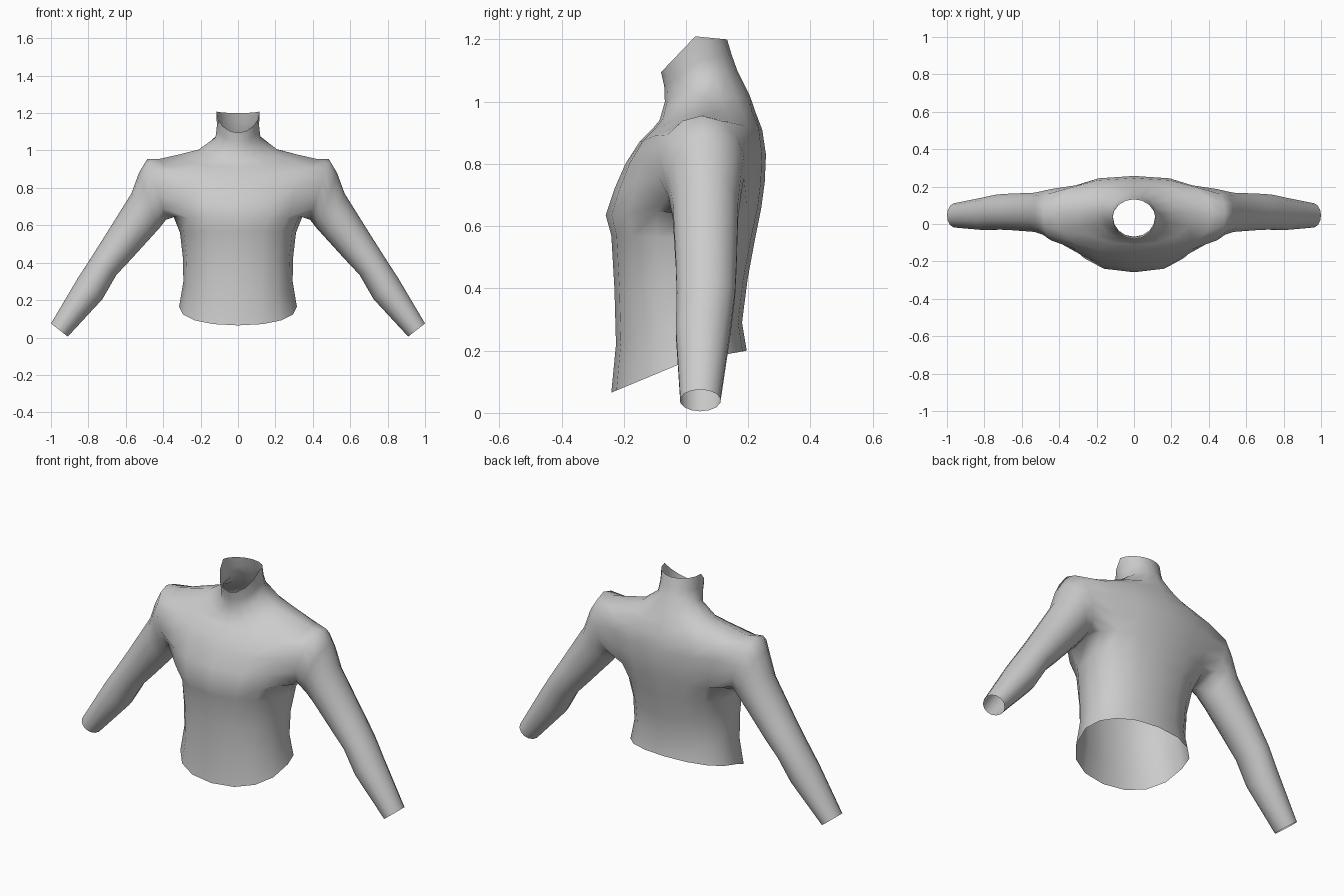
import bpy, bmesh, math

if "Cube" in bpy.data.objects:
    bpy.data.objects.remove(bpy.data.objects["Cube"])

N = 16            # points around each torso ring
LOW, HIGH = 4, 7  # torso rings at the armpit and the shoulder

# side z, front z, back z, half width, front y, back y, side y, squareness
TORSO = [
    (.165, .065, .20, .315, -.24, .195, 0, .9),
    (.30, .22, .29, .292, -.225, .18, 0, .9),
    (.43, .40, .43, .295, -.23, .198, 0, .9),
    (.56, .57, .56, .31, -.24, .222, .02, .85),
    (.66, .635, .66, .35, -.258, .242, .05, .8),
    (.75, .72, .74, .38, -.23, .253, .05, .8),
    (.86, .80, .83, .41, -.195, .257, .05, .8),
    (.955, .87, .91, .42, -.15, .245, .06, .8),
    (.98, .91, .97, .31, -.11, .222, .06, .9),
    (1.005, .94, 1.02, .21, -.085, .205, .06, 1),
    (1.07, 1.0, 1.10, .12, -.068, .165, .05, 1),
    (1.13, 1.05, 1.15, .113, -.07, .147, .04, 1),
    (1.21, 1.095, 1.20, .115, -.08, .132, .03, 1),
]
# sleeve rings: lower x, z, upper x, z, front y, back y
SLEEVE = [
    (.385, .63, .485, .955, -.09, .19),
    (.42, .585, .53, .88, -.06, .18),
    (.47, .53, .57, .77, -.045, .17),
    (.57, .42, .72, .53, -.035, .165),
    (.65, .335, .79, .42, -.032, .16),
    (.725, .205, .855, .32, -.035, .145),
    (.91, .005, 1.0, .075, -.02, .112),
]


def power(v, e):
    return math.copysign(abs(v) ** e, v) if abs(v) > 1e-6 else 0.0


bm = bmesh.new()

# Torso, shoulders and collar as stacked rings
rings = []
for zs, zf, zb, w, yf, yb, yc, e in TORSO:
    ring = []
    for j in range(N):
        t = 2 * math.pi * j / N
        c, s = power(math.cos(t), e), power(math.sin(t), e)
        y = yc + s * (yb - yc if s > 0 else yc - yf)
        z = zs + abs(s) * ((zb if s > 0 else zf) - zs)
        ring.append(bm.verts.new((w * c, y, z)))
    rings.append(ring)

for i in range(len(rings) - 1):
    for j in range(N):
        armhole = LOW <= i < HIGH and j in (0, 1, 14, 15, 6, 7, 8, 9)
        if not armhole:
            k = (j + 1) % N
            bm.faces.new((rings[i][j], rings[i][k], rings[i + 1][k], rings[i + 1][j]))

# Sleeves growing out of the armholes
hole = [(LOW, 0), (LOW, 1)] + [(i, 2) for i in range(LOW, HIGH + 1)]
hole += [(HIGH, j) for j in (1, 0, -1)]
hole += [(i, -2) for i in range(HIGH, LOW - 1, -1)] + [(LOW, -1)]
M = len(hole)
for side in (1, -1):
    prev = [rings[i][(j if side > 0 else N // 2 - j) % N] for i, j in hole]
    for lx, lz, ux, uz, yf, yb in SLEEVE:
        ring = []
        for k in range(M):
            t = 2 * math.pi * k / M
            u = .5 - .5 * math.cos(t)
            y = (yf + yb) / 2 + (yb - yf) / 2 * math.sin(t)
            ring.append(bm.verts.new((side * (lx + (ux - lx) * u), y, lz + (uz - lz) * u)))
        for k in range(M):
            n = (k + 1) % M
            bm.faces.new((prev[k], prev[n], ring[n], ring[k]))
        prev = ring

bmesh.ops.recalc_face_normals(bm, faces=bm.faces)
for f in bm.faces:
    f.smooth = True

mesh = bpy.data.meshes.new("sweater")
bm.to_mesh(mesh)
bm.free()
sweater = bpy.data.objects.new("sweater", mesh)
bpy.context.collection.objects.link(sweater)

cloth = bpy.data.materials.new("grey cloth")
cloth.diffuse_color = (.6, .6, .6, 1)
cloth.use_nodes = True
cloth.node_tree.nodes["Principled BSDF"].inputs["Base Color"].default_value = cloth.diffuse_color
mesh.materials.append(cloth)
